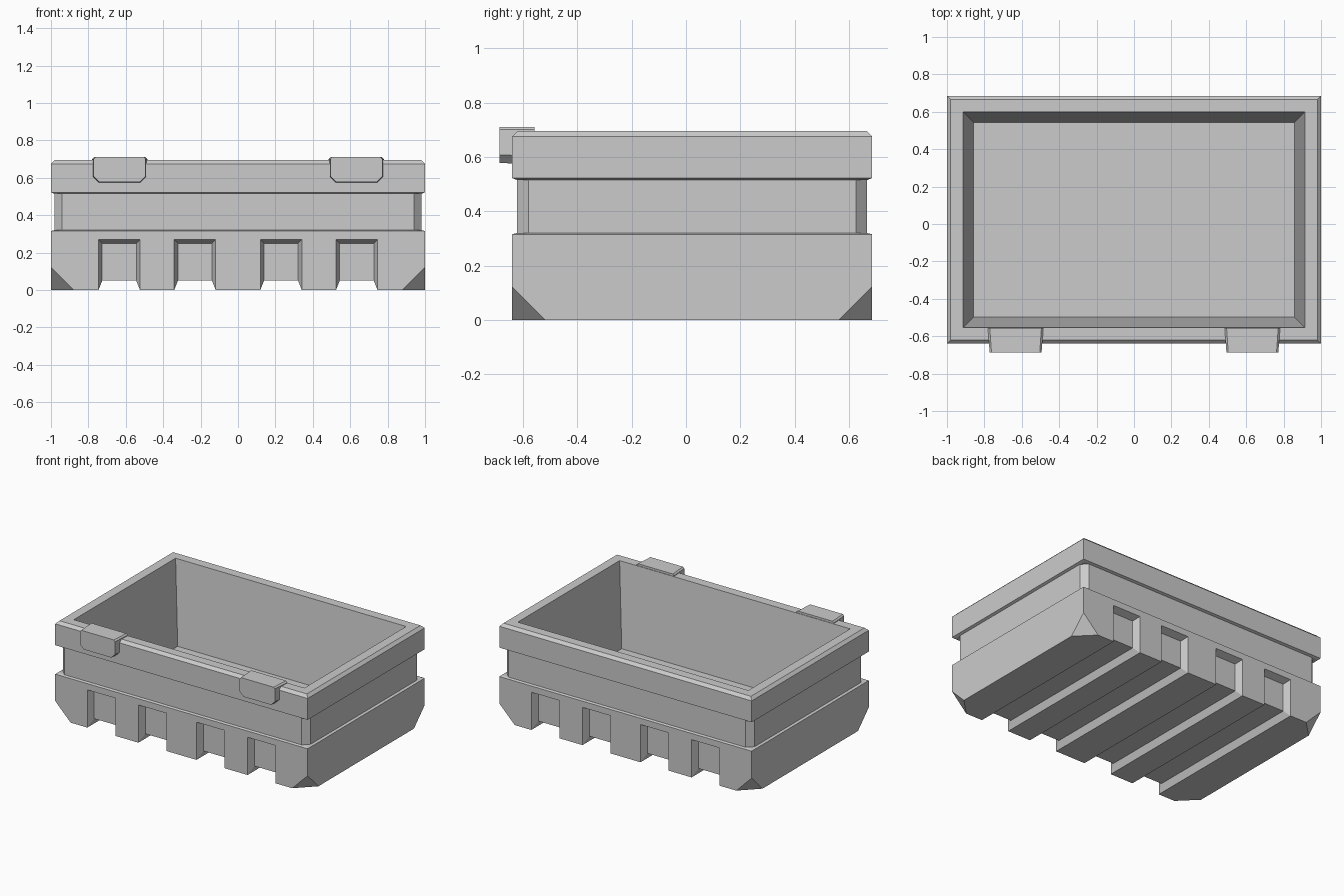
import bpy
import bmesh

if "Cube" in bpy.data.objects:
    bpy.data.objects.remove(bpy.data.objects["Cube"], do_unlink=True)

CY = 0.0225      # centre of the tub in y
HX, HY = 1.0, 0.6625

grey = bpy.data.materials.new("plain grey")
grey.use_nodes = True
grey.diffuse_color = (0.6, 0.6, 0.6, 1)
grey.node_tree.nodes["Principled BSDF"].inputs["Base Color"].default_value = grey.diffuse_color


def ring(inset, z, cut=0):
    """Horizontal rectangle inset from the tub outline, with optional cut corners."""
    x, y = HX - inset, HY - inset
    if not cut:
        return [(sx * x, CY + sy * y, z) for sx, sy in ((-1, -1), (1, -1), (1, 1), (-1, 1))]
    a, b = x - cut, y - cut
    pts = [(-a, -y), (a, -y), (x, -b), (x, b), (a, y), (-a, y), (-x, b), (-x, -b)]
    return [(px, CY + py, z) for px, py in pts]


def loft(name, rings, corner_cut=0):
    """Closed solid through a stack of rings."""
    bm = bmesh.new()
    loops = [[bm.verts.new(p) for p in r] for r in rings]
    n = len(loops[0])
    for low, high in zip(loops, loops[1:]):
        for i in range(n):
            j = (i + 1) % n
            bm.faces.new((low[i], low[j], high[j], high[i]))
    bm.faces.new(loops[0][::-1])
    bm.faces.new(loops[-1])
    if corner_cut:
        bmesh.ops.bevel(bm, geom=loops[0], offset=corner_cut, segments=1, affect='VERTICES')
    bmesh.ops.recalc_face_normals(bm, faces=bm.faces)
    mesh = bpy.data.meshes.new(name)
    bm.to_mesh(mesh)
    bm.free()
    mesh.materials.append(grey)
    obj = bpy.data.objects.new(name, mesh)
    bpy.context.collection.objects.link(obj)
    return obj


def carve(obj, cutter):
    cutter.hide_render = True
    mod = obj.modifiers.new("carve", 'BOOLEAN')
    mod.operation = 'DIFFERENCE'
    mod.solver = 'EXACT'
    mod.object = cutter
    bpy.context.view_layer.objects.active = obj
    bpy.ops.object.modifier_apply(modifier=mod.name)


def discard(obj):
    bpy.data.objects.remove(obj, do_unlink=True)


# Tub: base with clipped bottom corners, recessed waist, chamfered rim
base = loft("base", [ring(0, 0), ring(0, 0.315), ring(0.018, 0.32)], 0.122)
waist = loft("waist", [ring(0.018, 0.318, 0.042), ring(0.018, 0.518, 0.042)])
rim = loft("rim", [ring(0.018, 0.515), ring(0, 0.522), ring(0, 0.675), ring(0.02, 0.695)])

# Tapered cavity
cavity = loft("cavity_cutter", [ring(0.142, 0.1), ring(0.077, 0.795)])
for part in (base, waist, rim):
    carve(part, cavity)
discard(cavity)


def slot_section(cx, half, y, top):
    return [(cx - half, y, -0.1), (cx + half, y, -0.1), (cx + half, y, top), (cx - half, y, top)]


def channel_section(cx, y):
    return [(cx - 0.131, y, -0.05), (cx + 0.131, y, -0.05), (cx + 0.091, y, 0.05), (cx - 0.091, y, 0.05)]


# Channels under the floor, each ending in a flared recess front and back
for cx in (-0.635, -0.23, 0.23, 0.635):
    cutters = [loft("channel_cutter", [channel_section(cx, -1), channel_section(cx, 1)])]
    for side in (-1, 1):
        cutters.append(loft("recess_cutter", [
            slot_section(cx, 0.131, CY + side * (HY + 0.05), 0.29),
            slot_section(cx, 0.091, CY + side * (HY - 0.05), 0.25)]))
    for cutter in cutters:
        carve(base, cutter)
        discard(cutter)


def clip_section(cx, half, y, bottom, top=0.71):
    c, t = 0.03, 0.01
    pts = [(-half + c, bottom), (half - c, bottom), (half, bottom + c), (half, top - t),
           (half - t, top), (-half + t, top), (-half, top - t), (-half, bottom + c)]
    return [(cx + x, y, z) for x, z in pts]


# Hinge clips hooked over the front rim
for name, cx in (("right_clip", -0.633), ("left_clip", 0.633)):
    loft(name, [clip_section(cx, 0.139, -0.686, 0.578), clip_section(cx, 0.148, -0.557, 0.572)])
